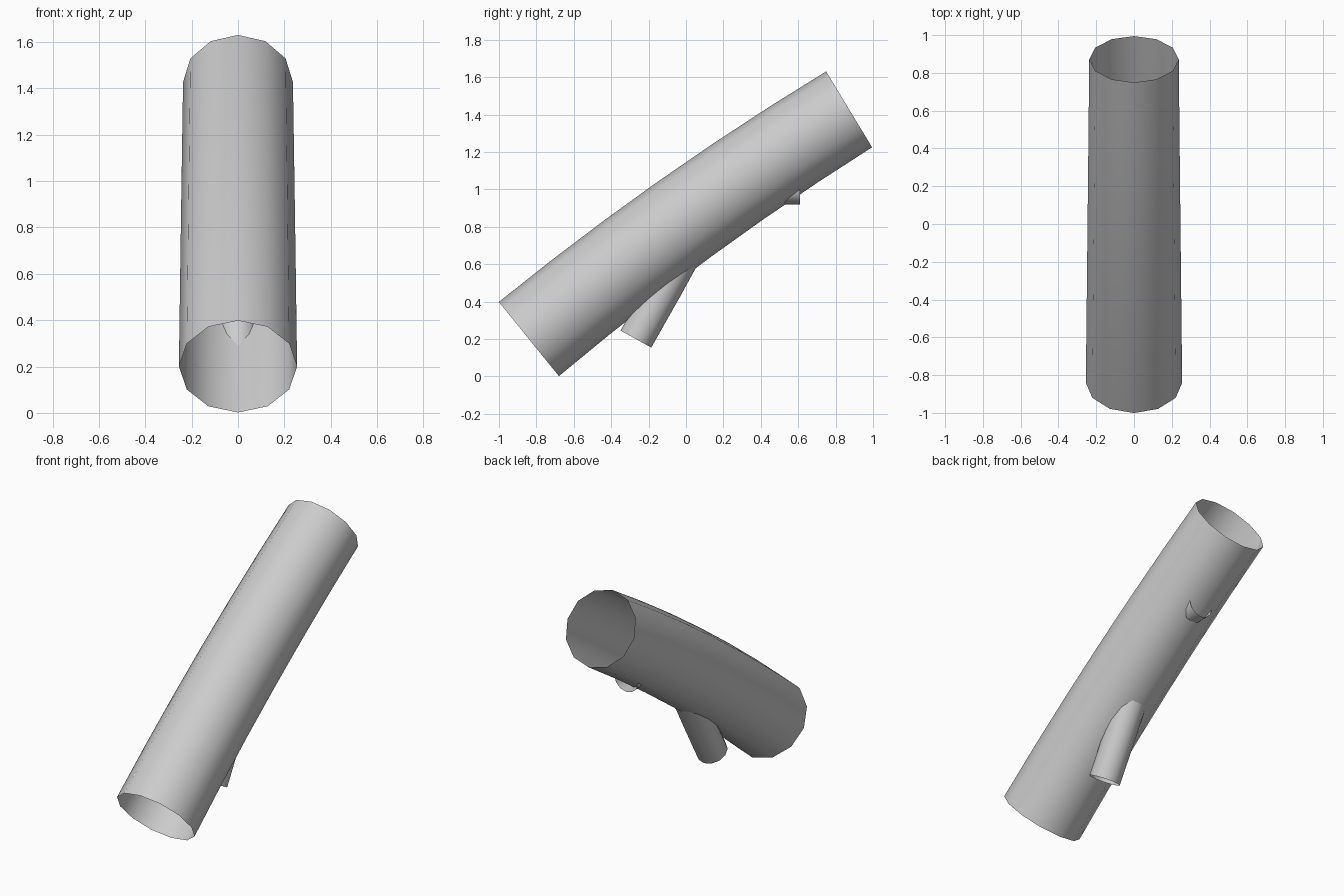
import bpy
import bmesh
import math
from mathutils import Vector

if "Cube" in bpy.data.objects:
    bpy.data.objects.remove(bpy.data.objects["Cube"])

grey = bpy.data.materials.new("plain grey")
grey.diffuse_color = (0.6, 0.6, 0.6, 1)
grey.use_nodes = True
grey.node_tree.nodes["Principled BSDF"].inputs["Base Color"].default_value = grey.diffuse_color


def tube(name, path, radii, start_angle, end_angle, sides=12):
    """Open tube along (y, z) points; the ring tilt runs between two angles."""
    bm = bmesh.new()
    rings = []
    n = len(path) - 1
    for i, ((y, z), r) in enumerate(zip(path, radii)):
        a = math.radians(start_angle + (end_angle - start_angle) * i / n)
        across = Vector((1, 0, 0))
        up = Vector((0, -math.sin(a), math.cos(a)))
        ring = []
        for k in range(sides):
            t = 2 * math.pi * k / sides
            ring.append(bm.verts.new(Vector((0, y, z)) + r * (across * math.cos(t) + up * math.sin(t))))
        rings.append(ring)
    for a, b in zip(rings, rings[1:]):
        for k in range(sides):
            j = (k + 1) % sides
            f = bm.faces.new((a[k], a[j], b[j], b[k]))
            f.smooth = True
    bmesh.ops.recalc_face_normals(bm, faces=bm.faces)
    mesh = bpy.data.meshes.new(name)
    bm.to_mesh(mesh)
    bm.free()
    mesh.materials.append(grey)
    obj = bpy.data.objects.new(name, mesh)
    bpy.context.collection.objects.link(obj)
    return obj


# Hollow trunk: a shallow arc, slightly tapered
SEG = 6
start, end = Vector((-0.84, 0.20)), Vector((0.872, 1.428))
bulge_dir = Vector((start.y - end.y, end.x - start.x)).normalized()
path, radii = [], []
for i in range(SEG + 1):
    t = i / SEG
    path.append(start.lerp(end, t) + bulge_dir * 0.036 * 4 * t * (1 - t))
    radii.append(0.255 + (0.237 - 0.255) * t)
tube("trunk", path, radii, 39, 31.2)

# Lower branch, running up into the trunk
tube("lower_branch", [(-0.268, 0.20), (-0.115, 0.47), (0.11, 0.88)],
     [0.094, 0.094, 0.094], 61, 61)

# Short upper stub, pointing backwards
tube("upper_stub", [(0.30, 1.005), (0.61, 1.005)], [0.085, 0.085], 0, 0)
